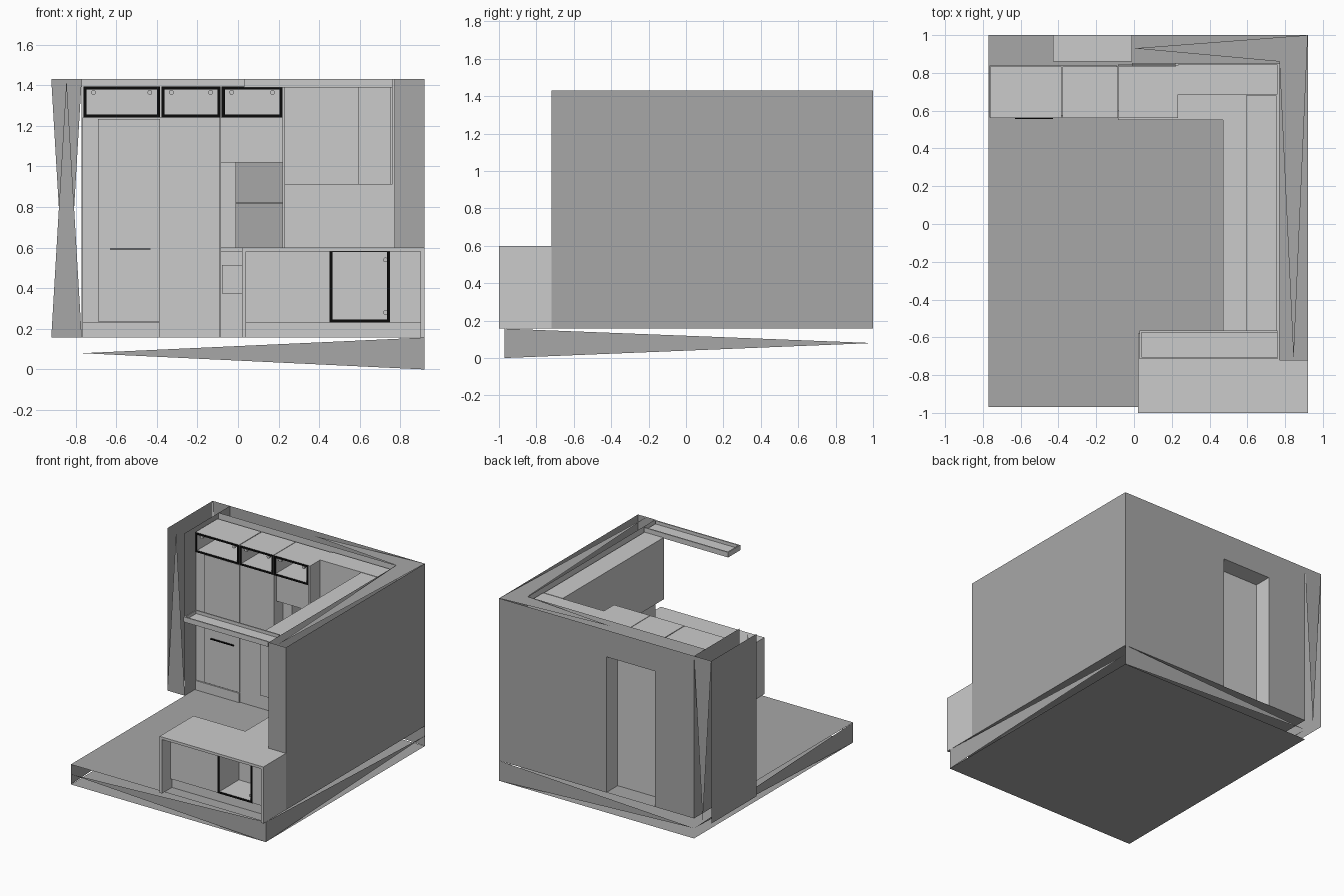
import bpy, bmesh
from mathutils import Vector

cube = bpy.data.objects.get("Cube")
if cube:
    bpy.data.objects.remove(cube, do_unlink=True)


def material(name, value):
    m = bpy.data.materials.new(name)
    m.use_nodes = True
    col = (value, value, value, 1)
    m.diffuse_color = col
    m.node_tree.nodes["Principled BSDF"].inputs["Base Color"].default_value = col
    return m


LIGHT = material("light_grey", 0.6)
DARK = material("mid_grey", 0.39)
BLACK = material("black", 0.003)


def finish(name, bm, *mats):
    me = bpy.data.meshes.new(name)
    bm.to_mesh(me)
    bm.free()
    for m in mats:
        me.materials.append(m)
    ob = bpy.data.objects.new(name, me)
    bpy.context.collection.objects.link(ob)
    return ob


def box_mesh(x, y, z):
    bm = bmesh.new()
    bmesh.ops.create_cube(bm, size=1)
    for v in bm.verts:
        v.co = Vector([a + (b - a) * (c + 0.5) for (a, b), c in zip((x, y, z), v.co)])
    return bm


def box(name, x, y, z, mat=LIGHT):
    return finish(name, box_mesh(x, y, z), mat)


def sheet(name, mat, *points):
    bm = bmesh.new()
    bm.faces.new([bm.verts.new(p) for p in points])
    return finish(name, bm, mat)


def upright(name, mat, a, b, z):
    # vertical sheet between two plan points
    return sheet(name, mat, (*a, z[0]), (*b, z[0]), (*b, z[1]), (*a, z[1]))


def framed_cabinet(name, x, y, z, depth):
    # box with a black front frame around an open recess
    bm = box_mesh(x, y, z)
    bm.normal_update()
    front = min(bm.faces, key=lambda f: f.normal.y)
    ring = bmesh.ops.inset_region(bm, faces=[front], thickness=0.023)["faces"]
    for f in ring:
        f.material_index = 1
    ext = bmesh.ops.extrude_discrete_faces(bm, faces=[front])["faces"][0]
    ext.material_index = 0
    bmesh.ops.translate(bm, verts=ext.verts, vec=(0, depth, 0))
    return finish(name, bm, LIGHT, BLACK)


def hinge(name, x, y, z):
    bm = bmesh.new()
    bmesh.ops.create_cone(bm, cap_ends=True, segments=10, radius1=0.012, radius2=0.012, depth=0.02)
    for v in bm.verts:
        v.co = Vector((x + v.co.x, y + v.co.z, z + v.co.y))
    finish(name, bm, LIGHT)


# Main levels and outlines
L, R, F, B = -0.77, 0.92, -0.97, 1.0
FLOOR, TOP, WORK, MID = 0.157, 1.43, 0.6, 0.08
WALL = (FLOOR, TOP)
IN_X, IN_Y, END = 0.77, 0.86, -0.72

# Floor: two sheets joined by wedge-shaped edges
for name, z in (("floor_top", FLOOR), ("floor_bottom", 0)):
    sheet(name, DARK, (L, F, z), (R, F, z), (R, B, z), (L, B, z))
for name, base, tip in (("front", (R, F), (L, F)), ("right", (R, F), (R, B)),
                        ("back", (R, B), (L, B)), ("left", (L, F), (L, B))):
    sheet("floor_edge_" + name, DARK, (*base, 0), (*base, FLOOR), (*tip, MID))

# Outer walls, with a doorway at the back
D0, D1, DH = -0.43, -0.01, 1.22
upright("side_wall", DARK, (R, END), (R, B), WALL)
upright("back_wall_left", DARK, (L, B), (D0, B), WALL)
upright("back_wall_right", DARK, (D1, B), (R, B), WALL)
upright("back_wall_lintel", DARK, (D0, B), (D1, B), (DH, TOP))
for name, x in (("left", D0), ("right", D1)):
    upright("door_jamb_" + name, LIGHT, (x, B), (x, IN_Y), (FLOOR, DH))
sheet("door_head", LIGHT, (D0, B, DH), (D1, B, DH), (D1, IN_Y, DH), (D0, IN_Y, DH))
upright("side_wall_end", DARK, (IN_X, END), (R, END), WALL)

# Inner walls and wedge-shaped wall tops
upright("inner_back_wall", LIGHT, (L, IN_Y), (IN_X, IN_Y), WALL)
upright("inner_side_wall", LIGHT, (IN_X, END), (IN_X, IN_Y), WALL)
sheet("back_wall_top", DARK, (0, 0.93, TOP), (R, B, TOP), (IN_X, IN_Y, TOP))
sheet("side_wall_top", DARK, (0.845, END, TOP), (R, B, TOP), (IN_X, IN_Y, TOP))

# Left return wall with wedge-shaped ends
OUT, NEAR = -0.92, 0.44
upright("return_wall_outer", DARK, (OUT, NEAR), (OUT, B), WALL)
upright("return_wall_inner", DARK, (L, NEAR), (L, B), WALL)
for name, y, low, high in (("front", NEAR, FLOOR, TOP), ("back", B, TOP, FLOOR)):
    sheet("return_wall_" + name, DARK, (OUT, y, low), (L, y, low), ((OUT + L) / 2, y, high))

# Tall unit on the left of the back wall
box("tall_unit", (-0.765, -0.09), (0.575, 0.84), (FLOOR, 1.24))
box("tall_unit_plinth", (-0.765, -0.385), (0.565, 0.575), (FLOOR, 0.23))
box("tall_unit_door", (-0.69, -0.385), (0.567, 0.575), (0.235, 1.235))
box("tall_unit_handle", (-0.63, -0.43), (0.555, 0.567), (0.59, 0.597), BLACK)

# Upper framed cabinets with hinges
for i, (a, b) in enumerate(((-0.762, -0.384), (-0.378, -0.085), (-0.081, 0.22))):
    framed_cabinet(f"upper_cabinet_{i + 1}", (a, b), (0.56, 0.835), (1.24, 1.395), 0.25)
    for x in (a + 0.05, b - 0.05):
        hinge("upper_hinge", x, 0.575, 1.365)

# Niche beside the tall unit
box("niche_base", (-0.085, 0.22), (0.58, 0.84), (FLOOR, WORK - 0.02))
box("niche_drawer", (-0.08, 0.22), (0.572, 0.58), (0.375, 0.515))
box("niche_head", (-0.085, 0.22), (0.6, 0.84), (1.02, 1.24))
box("niche_side", (-0.085, -0.01), (0.68, 0.84), (0.52, 1.02))
box("niche_back", (-0.01, 0.22), (0.845, 0.853), (WORK, 1.02), DARK)
box("niche_shelf", (-0.01, 0.22), (0.75, 0.845), (0.815, 0.822), DARK)
box("niche_side_panel", (0.22, 0.232), (0.56, 0.84), (WORK, 1.395))

# Corner and side upper cabinets
box("corner_upper_cabinet", (0.232, 0.76), (0.685, 0.845), (0.91, 1.395))
box("side_upper_cabinet", (0.592, 0.755), (-0.57, 0.68), (0.91, 1.395))

# High shelf over the peninsula, a shallow tray
box("high_shelf", (0.03, 0.76), (-0.71, -0.57), (1.39, 1.405))
for name, x, y in (("front", (0.03, 0.76), (-0.715, -0.705)), ("back", (0.03, 0.76), (-0.575, -0.565)),
                   ("end", (0.03, 0.04), (-0.705, -0.575))):
    box("high_shelf_rim_" + name, x, y, (1.39, TOP))

# Worktops
for name, x, y in (("back", (0.22, IN_X), (0.55, 0.85)), ("niche", (-0.085, 0.22), (0.55, 0.845)),
                   ("side", (0.47, IN_X), (-0.58, 0.55)), ("end", (IN_X, R), (-1, END))):
    box("worktop_" + name, x, y, (WORK - 0.02, WORK))
box("worktop_peninsula", (0.02, IN_X), (-1, -0.58), (WORK - 0.02, WORK))

# Base units under the worktops
LOW = (FLOOR, WORK - 0.02)
box("back_base", (0.22, 0.76), (0.57, 0.84), LOW)
box("side_base", (0.49, 0.76), (-0.59, 0.57), LOW)
FRONT = -0.89
box("peninsula_end_left", (0.02, 0.04), (-1, -0.58), LOW)
box("peninsula_end_right", (0.9, R), (-1, END), LOW)
box("peninsula_base", (0.04, 0.45), (FRONT, -0.6), (0.23, LOW[1]))
box("peninsula_filler", (0.75, 0.9), (FRONT, END), (0.23, LOW[1]))
box("peninsula_plinth", (0.04, 0.9), (FRONT + 0.015, -0.73), (FLOOR, 0.23))
framed_cabinet("peninsula_cabinet", (0.45, 0.75), (FRONT - 0.005, -0.6), (0.23, 0.595), 0.24)
for z in (0.28, 0.54):
    hinge("peninsula_hinge", 0.727, FRONT + 0.015, z)
